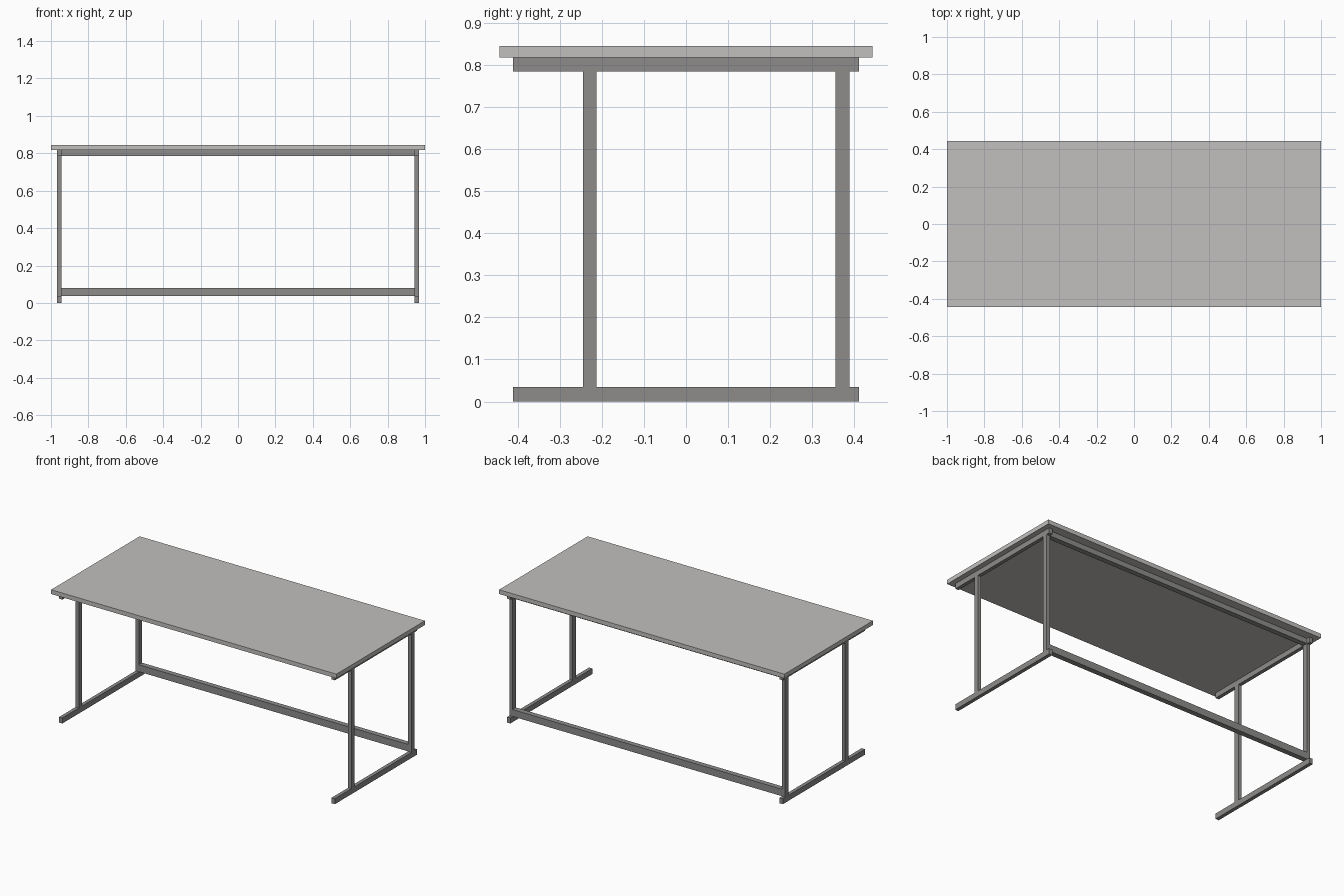
import bpy

if "Cube" in bpy.data.objects:
    bpy.data.objects.remove(bpy.data.objects["Cube"])


def material(name, rgb):
    m = bpy.data.materials.new(name)
    m.diffuse_color = (*rgb, 1)
    m.use_nodes = True
    m.node_tree.nodes["Principled BSDF"].inputs["Base Color"].default_value = m.diffuse_color
    return m


TOP = material("light grey laminate", (0.54, 0.53, 0.52))
FRAME = material("mid grey metal", (0.27, 0.265, 0.26))


def box(name, x, y, z, mat):
    """Box from (min, max) extents on each axis."""
    bpy.ops.mesh.primitive_cube_add(size=1, location=[(a + b) / 2 for a, b in (x, y, z)])
    o = bpy.context.object
    o.name = name
    o.scale = [b - a for a, b in (x, y, z)]
    bpy.ops.object.transform_apply(location=False, rotation=False, scale=True)
    o.data.materials.append(mat)


# Table top
box("table_top", (-1, 1), (-0.443, 0.443), (0.818, 0.845), TOP)

# Leg frames at both ends
IN, OUT = 0.944, 0.967
FRONT, BACK = (-0.245, -0.213), (0.355, 0.388)
LOW, HIGH = 0.035, 0.785
for side, x in (("left", (-OUT, -IN)), ("right", (IN, OUT))):
    box(side + "_foot", x, (-0.411, 0.411), (0, LOW), FRAME)
    box(side + "_top_rail", x, (-0.411, 0.411), (HIGH, 0.818), FRAME)
    box(side + "_front_leg", x, FRONT, (LOW, HIGH), FRAME)
    box(side + "_back_leg", x, BACK, (LOW, HIGH), FRAME)

# Long beams joining the back legs
box("lower_beam", (-IN, IN), BACK, (0.036, 0.08), FRAME)
box("upper_beam", (-IN, IN), BACK, (HIGH, 0.818), FRAME)
